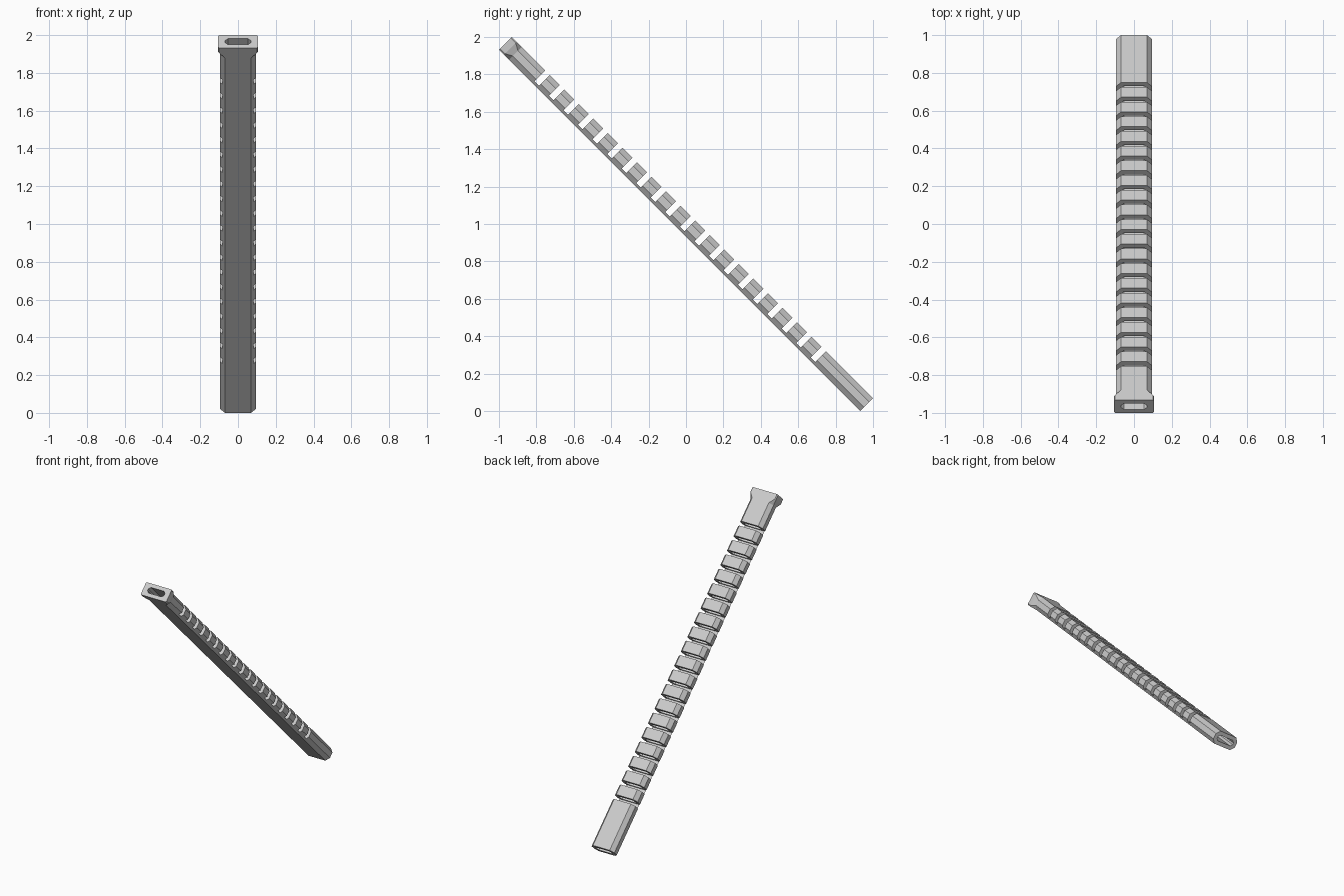
import bpy, bmesh, math
from mathutils import Matrix

if "Cube" in bpy.data.objects:
    bpy.data.objects.remove(bpy.data.objects["Cube"], do_unlink=True)

THICK, LENGTH = 0.096, 2.732
HALF = LENGTH / 2
SLOTS, FIRST, PITCH, GAP = 20, -0.994, 0.11, 0.034
STRAP = 0.014          # material left under each slot

grey = bpy.data.materials.new("light grey")
grey.use_nodes = True
grey.diffuse_color = (0.6, 0.6, 0.6, 1)
grey.node_tree.nodes["Principled BSDF"].inputs["Base Color"].default_value = (0.6, 0.6, 0.6, 1)


def octagon(w, h, cx, cy):
    """Chamfered rectangle of half size w, h with corner cut cx, cy."""
    quarter = [(w, h - cy), (w - cx, h)]
    right = [(x, -y) for x, y in reversed(quarter)] + quarter
    return right + [(-x, -y) for x, y in right]


def loft(name, sections):
    """Closed solid through (height, outline) sections."""
    bm = bmesh.new()
    rings = [[bm.verts.new((x, y, z)) for x, y in pts] for z, pts in sections]
    for a, b in zip(rings, rings[1:]):
        for i in range(len(a)):
            j = (i + 1) % len(a)
            bm.faces.new((a[i], a[j], b[j], b[i]))
    bm.faces.new(rings[0][::-1])
    bm.faces.new(rings[-1])
    bmesh.ops.recalc_face_normals(bm, faces=bm.faces)
    return finish(name, bm)


def finish(name, bm):
    mesh = bpy.data.meshes.new(name)
    bm.to_mesh(mesh)
    bm.free()
    mesh.materials.append(grey)
    obj = bpy.data.objects.new(name, mesh)
    bpy.context.collection.objects.link(obj)
    return obj


# Chamfered bar flaring into a wider rectangular head
bar = octagon(0.094, THICK / 2, 0.025, 0.028)
head = octagon(0.106, THICK / 2, 0.006, 0.008)
body = loft("slotted_bar", [(-HALF, bar), (HALF - 0.075, bar),
                            (HALF - 0.038, head), (HALF, head)])

# Tunnel through the full length
hole = octagon(0.069, 0.021, 0.015, 0.015)
tunnel = loft("tunnel_cutter", [(-HALF - 0.1, hole), (HALF + 0.1, hole)])

# Row of slots open at the back, leaving a thin flexible strap
bm = bmesh.new()
depth = 0.2
for i in range(SLOTS):
    place = Matrix.Translation((0, -THICK / 2 + STRAP + depth / 2, FIRST + i * PITCH))
    bmesh.ops.create_cube(bm, size=1, matrix=place @ Matrix.Diagonal((0.4, depth, GAP, 1)))
slots = finish("slot_cutter", bm)

# Cut, then bake the result
for cutter in (tunnel, slots):
    cutter.hide_render = True
    mod = body.modifiers.new(cutter.name, "BOOLEAN")
    mod.operation, mod.solver, mod.object = "DIFFERENCE", "EXACT", cutter
graph = bpy.context.evaluated_depsgraph_get()
body.data = bpy.data.meshes.new_from_object(body.evaluated_get(graph))
body.modifiers.clear()
for cutter in (tunnel, slots):
    bpy.data.objects.remove(cutter, do_unlink=True)

# Lean the bar diagonally, head up and forward
body.data.transform(Matrix.Translation((0, 0, 1)) @ Matrix.Rotation(math.radians(45), 4, "X"))
